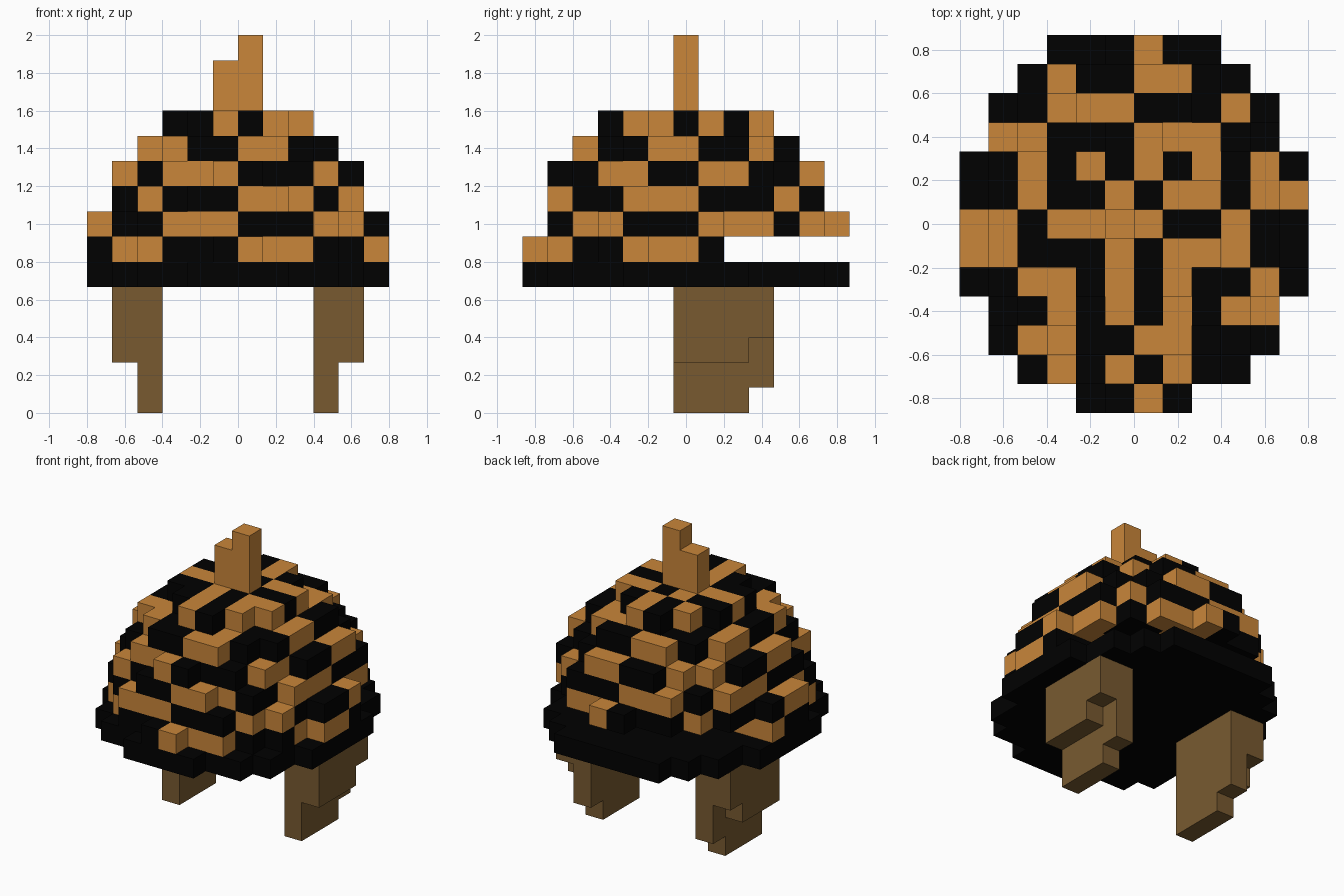
import bpy
import bmesh
import math
from mathutils import Vector

U = 2 / 15                            # block size
ORIGIN = Vector((0, U / 2, 0))        # meeting point of the four quadrants

cube = bpy.data.objects.get("Cube")
if cube:
    bpy.data.objects.remove(cube, do_unlink=True)


def make_material(name, rgb):
    mat = bpy.data.materials.new(name)
    mat.use_nodes = True
    mat.diffuse_color = (*rgb, 1)
    mat.node_tree.nodes["Principled BSDF"].inputs["Base Color"].default_value = (*rgb, 1)
    return mat


BLACK = make_material("black", (0.0003, 0.0003, 0.0003))
TAN = make_material("tan", (0.585, 0.24, 0.042))
BROWN = make_material("strap brown", (0.188, 0.102, 0.03))


def build_blocks(name, cells):
    """Skin a dictionary of block positions -> material with exposed faces only."""
    mats = list(dict.fromkeys(cells.values()))
    bm = bmesh.new()
    corners = {}

    def corner(p):
        key = tuple(p)
        if key not in corners:
            corners[key] = bm.verts.new(ORIGIN + Vector(key) * U)
        return corners[key]

    for cell, mat in cells.items():
        for axis in range(3):
            b, c = (axis + 1) % 3, (axis + 2) % 3
            for side in (0, 1):
                beside = list(cell)
                beside[axis] += 2 * side - 1
                if tuple(beside) in cells:
                    continue
                loop = []
                for db, dc in ((0, 0), (1, 0), (1, 1), (0, 1)):
                    p = list(cell)
                    p[axis] += side
                    p[b] += db
                    p[c] += dc
                    loop.append(corner(p))
                face = bm.faces.new(loop if side else loop[::-1])
                face.material_index = mats.index(mat)
    mesh = bpy.data.meshes.new(name)
    bm.to_mesh(mesh)
    bm.free()
    for mat in mats:
        mesh.materials.append(mat)
    obj = bpy.data.objects.new(name, mesh)
    bpy.context.collection.objects.link(obj)
    return obj


def check_colour(i, j, level):
    """Alternate tan and black in twelve wedges, flipped on every level."""
    x, y = i + 0.5, j + 0.5
    wedge = int(math.degrees(math.atan2(abs(x), abs(y))) // 30)
    return BLACK if (level + wedge + (x > 0) + (y > 0)) % 2 == 0 else TAN


def layer(level, front, back, colour):
    """One level; each digit is the half width of a row counted from the middle."""
    rows = [(-n - 1, int(w)) for n, w in enumerate(front)]
    rows += [(n, int(w)) for n, w in enumerate(back)]
    return {(i, j, level): colour(i, j, level) for j, w in rows for i in range(-w, w)}


# Brim
build_blocks("brim", layer(5, "6665542", "665543", lambda i, j, k: BLACK))

# Checked dome, bottom level upwards, open slot at the back of the first level
DOME = [("6655431", "6"), ("665543", "655431"), ("555442", "55543"),
        ("554431", "55432"), ("44432", "4432"), ("3321", "321")]
dome = {}
for n, (front, back) in enumerate(DOME):
    dome.update(layer(6 + n, front, back, check_colour))
build_blocks("checked_dome", dome)

# Stepped spike on top
build_blocks("spike", {(i, -1, k): TAN for i, top in ((-1, 14), (0, 15))
                       for k in range(12, top)})

# Side straps: a long inner sheet and a shorter outer one, cut away at the back
for name, columns in (("left_strap", (3, 4)), ("right_strap", (-4, -5))):
    strap = {}
    for i, bottom in zip(columns, (0, 2)):
        for j in range(-1, 3):
            for k in range(bottom + (j == 2), 5):
                strap[(i, j, k)] = BROWN
    build_blocks(name, strap)
